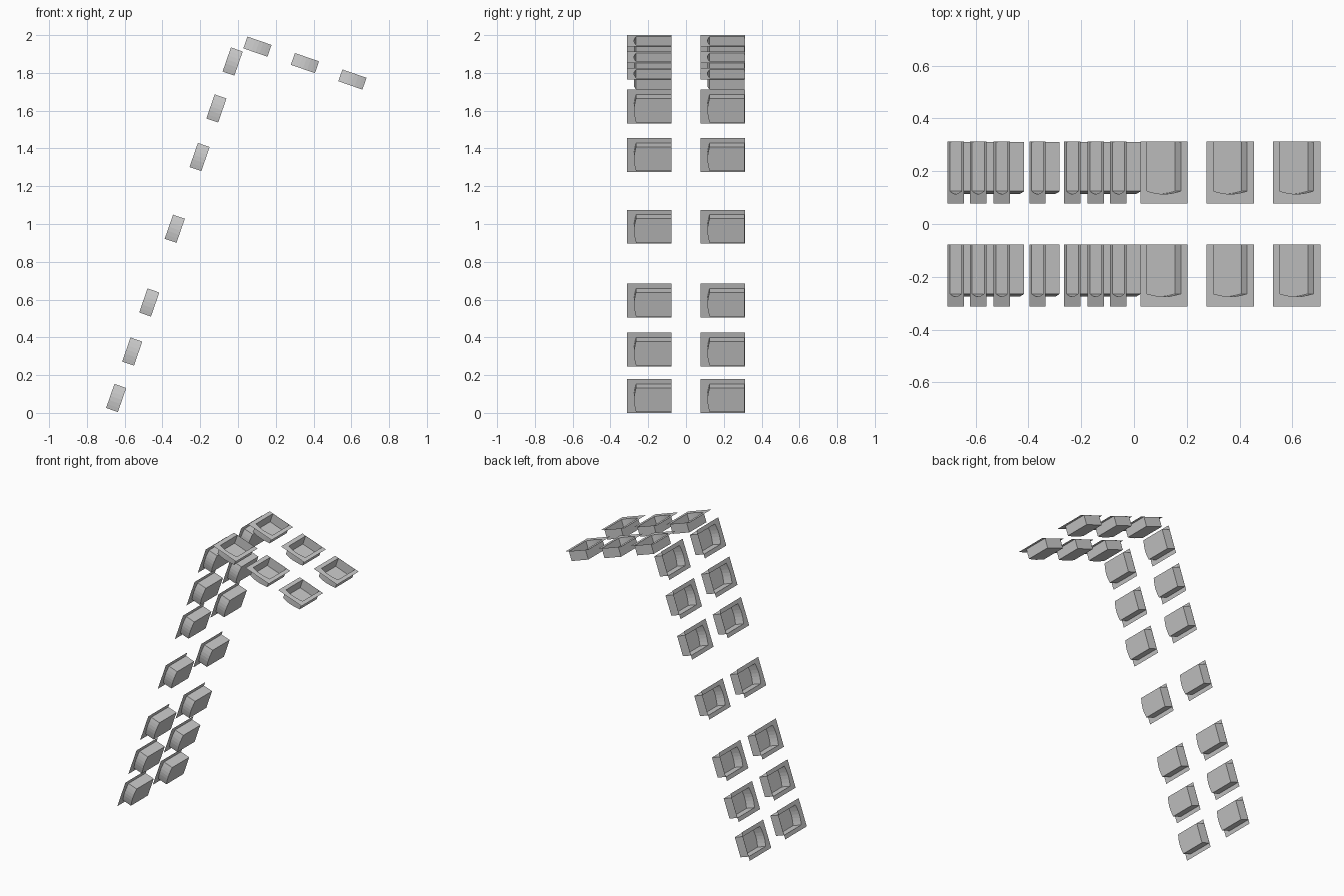
import bpy, bmesh
from math import radians, sin, cos, pi
from mathutils import Vector

if "Cube" in bpy.data.objects:
    bpy.data.objects.remove(bpy.data.objects["Cube"])

TILT = radians(19.1)
L, D = 0.135, 0.066          # bin length and depth
FL, FW = 0.190, 0.235        # flange length and width
Y_BACK, Y_FRONT, BULGE = 0.1165, -0.070, 0.011


def bin_mesh():
    """Open thin-walled bin with a bowed front wall and a flat flange; origin at mid-depth."""
    bm = bmesh.new()
    n = 6
    # opening outline: back corners, then the bowed front wall
    outline = [(L / 2, Y_BACK), (-L / 2, Y_BACK)]
    outline += [(-L / 2 + L * i / n, Y_FRONT - BULGE * sin(pi * i / n)) for i in range(n + 1)]
    top = [bm.verts.new((x, y, D / 2)) for x, y in outline]
    low = [bm.verts.new((x, y, -D / 2)) for x, y in outline]
    count = len(outline)
    # walls and floor
    for i in range(count):
        j = (i + 1) % count
        bm.faces.new((top[i], low[i], low[j], top[j]))
    bm.faces.new(low)
    # flange around the opening
    a, b, c, d = [bm.verts.new((x, y, D / 2)) for x, y in (
        (FL / 2, FW / 2), (-FL / 2, FW / 2), (-FL / 2, -FW / 2), (FL / 2, -FW / 2))]
    bm.faces.new((a, b, top[1], top[0]))
    bm.faces.new((b, c, top[2], top[1]))
    bm.faces.new([c, d] + top[:1:-1])
    bm.faces.new((d, a, top[0], top[-1]))
    bmesh.ops.recalc_face_normals(bm, faces=bm.faces)
    me = bpy.data.meshes.new("bin")
    bm.to_mesh(me)
    bm.free()
    return me


mesh = bin_mesh()


def place_row(name, start, angle, offsets):
    """Bins along a sloped line, in two side-by-side columns."""
    along = Vector((cos(angle), 0, -sin(angle)))
    for i, s in enumerate(offsets):
        for side, y in (("front", -0.1945), ("back", 0.1945)):
            ob = bpy.data.objects.new(f"{name}_{side}_{i + 1}", mesh)
            ob.location = Vector((start[0], y, start[1])) + along * s
            ob.rotation_euler = (0, angle, 0)
            bpy.context.collection.objects.link(ob)


# steep rows of bins, then the shallow rows on top
place_row("steep_bin", (-0.645, 0.079), TILT - pi / 2, (0, 0.26, 0.535, 0.948, 1.35, 1.622, 1.885))
place_row("top_bin", (0.103, 1.939), TILT, (0, 0.266, 0.532))
